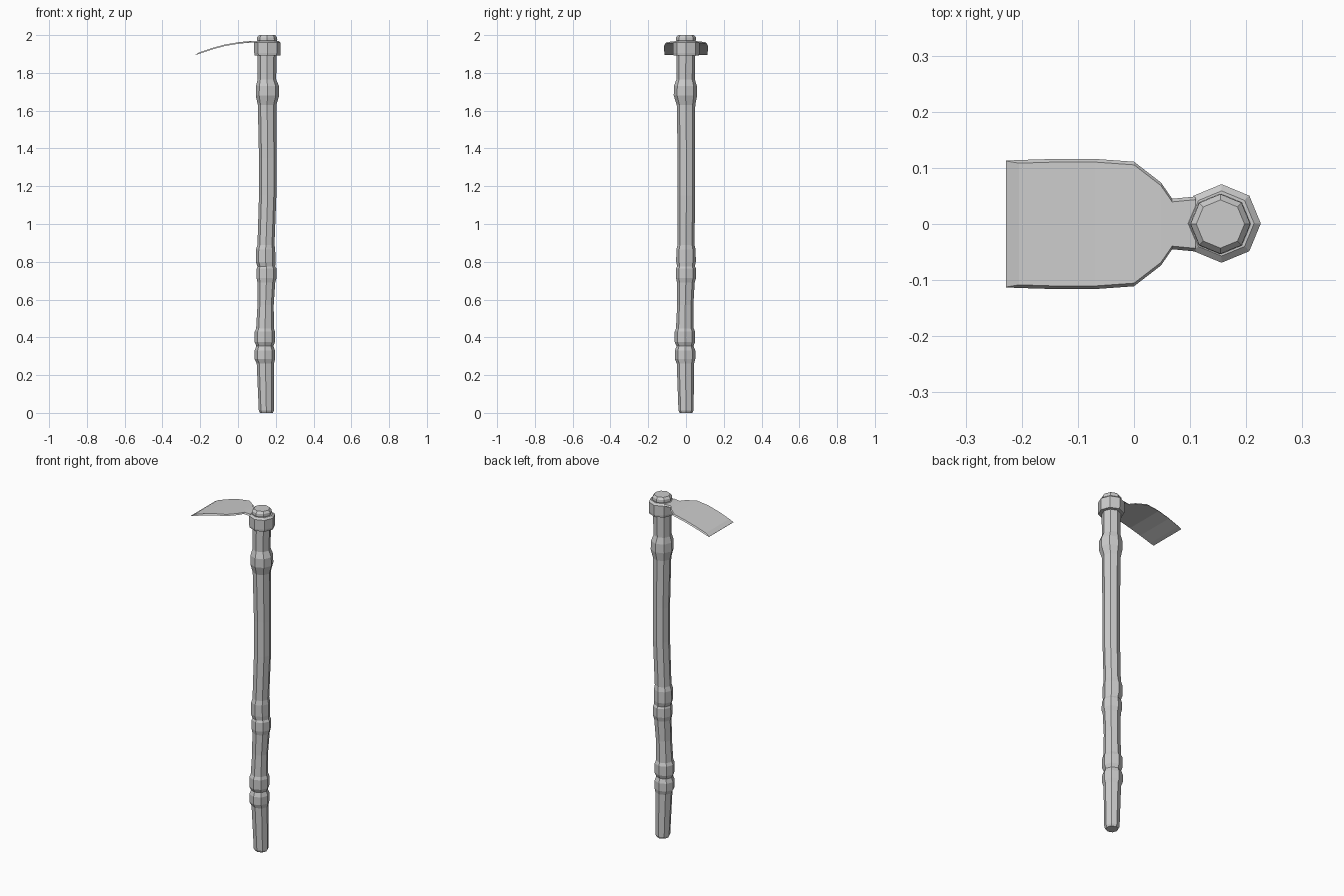
import bpy, bmesh, math


def finish(bm, name):
    bmesh.ops.recalc_face_normals(bm, faces=bm.faces)
    mesh = bpy.data.meshes.new(name)
    bm.to_mesh(mesh)
    bm.free()
    obj = bpy.data.objects.new(name, mesh)
    bpy.context.collection.objects.link(obj)
    return obj


def loft(name, rings, closed=False, sides=8):
    """Skin octagonal rings given as (x, y, z, radius)."""
    bm = bmesh.new()
    loops = []
    for x, y, z, r in rings:
        loops.append([bm.verts.new((x + r * math.cos(a), y + r * math.sin(a), z))
                      for a in (2 * math.pi * i / sides for i in range(sides))])
    pairs = list(zip(loops, loops[1:]))
    if closed:
        pairs.append((loops[-1], loops[0]))
    else:
        bm.faces.new(loops[0])
        bm.faces.new(loops[-1])
    for a, b in pairs:
        for i in range(sides):
            j = (i + 1) % sides
            bm.faces.new((a[i], a[j], b[j], b[i]))
    return finish(bm, name)


# Knotted, slightly bent shaft
loft("shaft", [
    (0.150, 0.000, 0.000, 0.034), (0.150, 0.000, 0.012, 0.040),
    (0.145, -0.003, 0.262, 0.046), (0.142, -0.005, 0.285, 0.054),
    (0.142, -0.005, 0.330, 0.054), (0.142, -0.005, 0.354, 0.045),
    (0.142, -0.006, 0.375, 0.054), (0.142, -0.006, 0.430, 0.054),
    (0.143, -0.006, 0.447, 0.047), (0.146, -0.004, 0.570, 0.043),
    (0.150, -0.001, 0.690, 0.047), (0.151, 0.000, 0.715, 0.053),
    (0.151, 0.000, 0.765, 0.052), (0.150, 0.000, 0.776, 0.047),
    (0.146, 0.000, 0.800, 0.052), (0.146, 0.000, 0.865, 0.051),
    (0.148, 0.000, 0.890, 0.045), (0.157, 0.002, 1.150, 0.046),
    (0.157, 0.002, 1.350, 0.046), (0.154, 0.000, 1.630, 0.049),
    (0.156, -0.003, 1.680, 0.062), (0.156, -0.003, 1.730, 0.061),
    (0.153, -0.002, 1.765, 0.049), (0.154, -0.001, 1.890, 0.050),
    (0.154, 0.000, 1.966, 0.049), (0.154, 0.000, 1.974, 0.054),
    (0.154, 0.000, 1.988, 0.053), (0.154, 0.000, 2.000, 0.043)])

# Metal collar around the top of the shaft
loft("collar", [
    (0.156, 0.001, 1.893, 0.048), (0.156, 0.001, 1.893, 0.068),
    (0.156, 0.001, 1.905, 0.070), (0.156, 0.001, 1.960, 0.070),
    (0.156, 0.001, 1.970, 0.058), (0.156, 0.001, 1.970, 0.046)], closed=True)

# Curved blade: stations of x, top z, half width
stations = [(0.110, 1.969, 0.049), (0.068, 1.968, 0.045), (0.048, 1.967, 0.074),
            (0.000, 1.962, 0.111), (-0.070, 1.950, 0.116), (-0.140, 1.931, 0.116),
            (-0.205, 1.909, 0.114), (-0.228, 1.895, 0.113)]
bm = bmesh.new()
sections = []
for i, (x, z, w) in enumerate(stations):
    t = 0.001 if i == len(stations) - 1 else 0.008
    top_w = w - 0.7 * t
    sections.append([bm.verts.new(p) for p in (
        (x, -top_w, z), (x, top_w, z), (x, w, z - t), (x, -w, z - t))])
for a, b in zip(sections, sections[1:]):
    for i in range(4):
        j = (i + 1) % 4
        bm.faces.new((a[i], a[j], b[j], b[i]))
bm.faces.new(sections[0])
bm.faces.new(sections[-1])
finish(bm, "blade")
